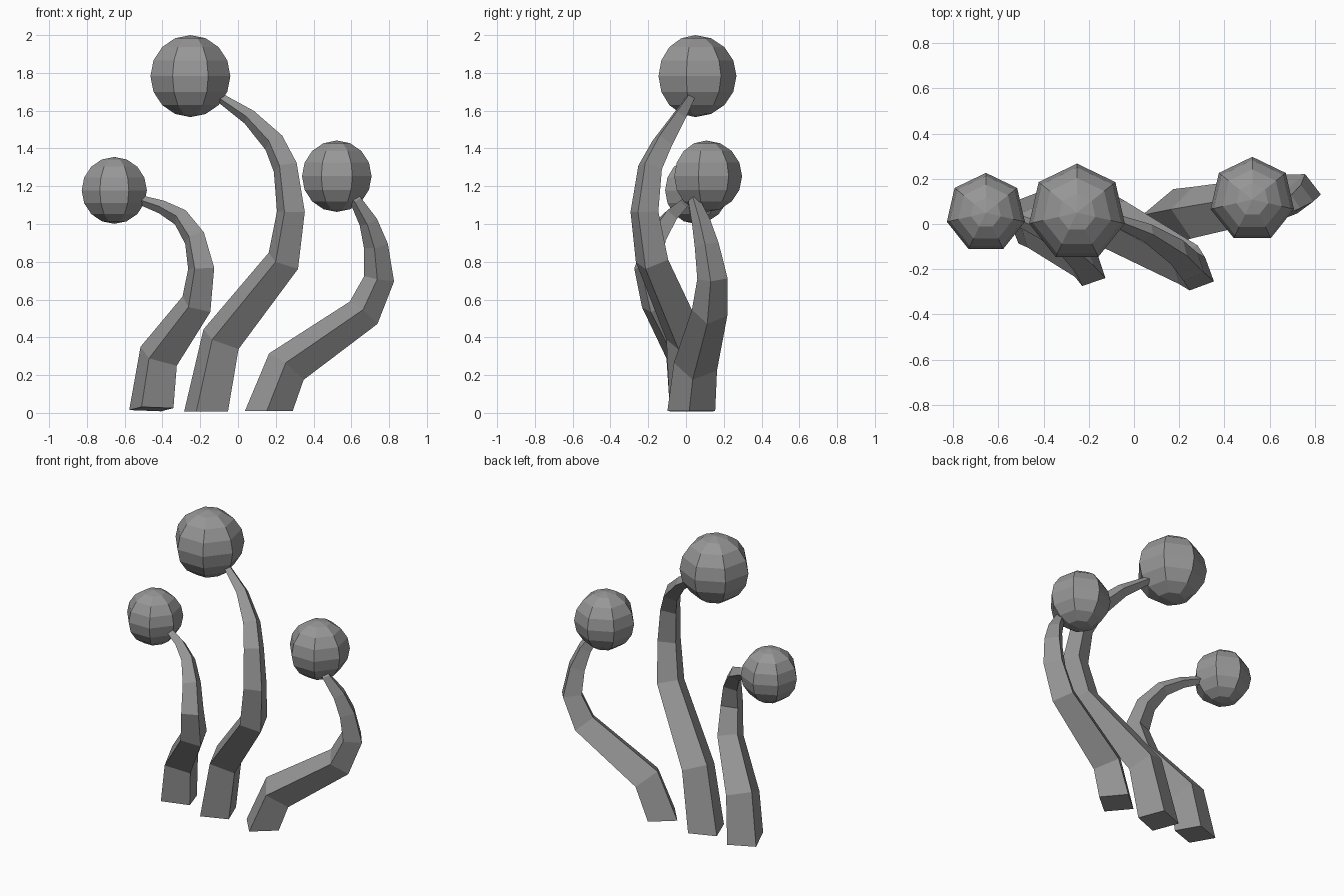
import bpy, bmesh
from math import cos, sin, pi, radians
from mathutils import Vector, Matrix

if "Cube" in bpy.data.objects:
    bpy.data.objects.remove(bpy.data.objects["Cube"])

# dark grey for every part
grey = bpy.data.materials.new("dark_grey")
grey.diffuse_color = (.31, .31, .31, 1)
grey.use_nodes = True
grey.node_tree.nodes["Principled BSDF"].inputs["Base Color"].default_value = grey.diffuse_color


def finish(bm, name):
    bmesh.ops.recalc_face_normals(bm, faces=bm.faces)
    me = bpy.data.meshes.new(name)
    bm.to_mesh(me)
    bm.free()
    me.materials.append(grey)
    ob = bpy.data.objects.new(name, me)
    bpy.context.collection.objects.link(ob)


def head(name, centre, r):
    # low-poly ball, one meridian facing +y
    bm = bmesh.new()
    bmesh.ops.create_uvsphere(bm, u_segments=7, v_segments=8, radius=r)
    start = max(bm.verts, key=lambda v: v.co.y).co
    if abs(start.x) > 0.01:
        bmesh.ops.rotate(bm, verts=bm.verts, matrix=Matrix.Rotation(pi / 2, 3, 'Z'))
    bmesh.ops.translate(bm, verts=bm.verts, vec=centre)
    finish(bm, name)


def stalk(name, pts, angle, up, centre):
    # tapered four-sided sweep along (x, y, z, radius), twist-free
    tip = Vector(pts[-1][:3])
    tip += (Vector(centre) - tip).normalized() * 0.05
    pts = pts + [(*tip, pts[-1][3])]
    co = [Vector(p[:3]) for p in pts]
    tangent = Vector(up).normalized()
    ref = Vector((cos(radians(angle)), sin(radians(angle)), 0))
    ref = (ref - tangent * ref.dot(tangent)).normalized()
    bm = bmesh.new()
    rings = []
    for i, p in enumerate(co):
        if i:
            new = (p - co[i - 1]).normalized()
            if i < len(co) - 1:
                new = (new + (co[i + 1] - p).normalized()).normalized()
            ref = tangent.rotation_difference(new) @ ref
            tangent = new
        side = tangent.cross(ref)
        r = pts[i][3]
        rings.append([bm.verts.new(p + r * (ref * cos(k * pi / 2) + side * sin(k * pi / 2)))
                      for k in range(4)])
    for a, b in zip(rings, rings[1:]):
        for k in range(4):
            bm.faces.new((a[k], a[(k + 1) % 4], b[(k + 1) % 4], b[k]))
    bm.faces.new(rings[0])
    bm.faces.new(rings[-1])
    finish(bm, name)


# side, path, base angle, base direction, ball centre, ball radius
plants = [
    ("left", [(-.459, .03, .02, .128), (-.42, 0, .30, .116), (-.22, -.155, .575, .09),
              (-.195, -.205, .765, .077), (-.23, -.16, .925, .062), (-.305, -.09, 1.035, .048),
              (-.405, -.03, 1.09, .036), (-.51, .015, 1.125, .026)],
     -24, (0, .1, 1), (-.655, .049, 1.178), .177),
    ("middle", [(-.169, .03, .008, .127), (-.09, 0, .39, .114), (.24, -.18, .805, .095),
                (.28, -.22, 1.065, .081), (.25, -.19, 1.3, .07), (.19, -.125, 1.43, .06),
                (.06, -.04, 1.565, .042), (-.09, .02, 1.665, .026)],
     -24, (0, 0, 1), (-.252, .05, 1.783), .217),
    ("right", [(.163, .028, .01, .127), (.256, .05, .245, .116), (.665, .125, .53, .095),
               (.747, .14, .71, .081), (.73, .11, .885, .065), (.69, .08, 1.01, .05),
               (.625, .045, 1.12, .033)],
     -5, (0, 0, 1), (.523, .108, 1.253), .189),
]
for side, path, angle, up, centre, r in plants:
    stalk(side + "_stalk", path, angle, up, centre)
    head(side + "_ball", centre, r)
